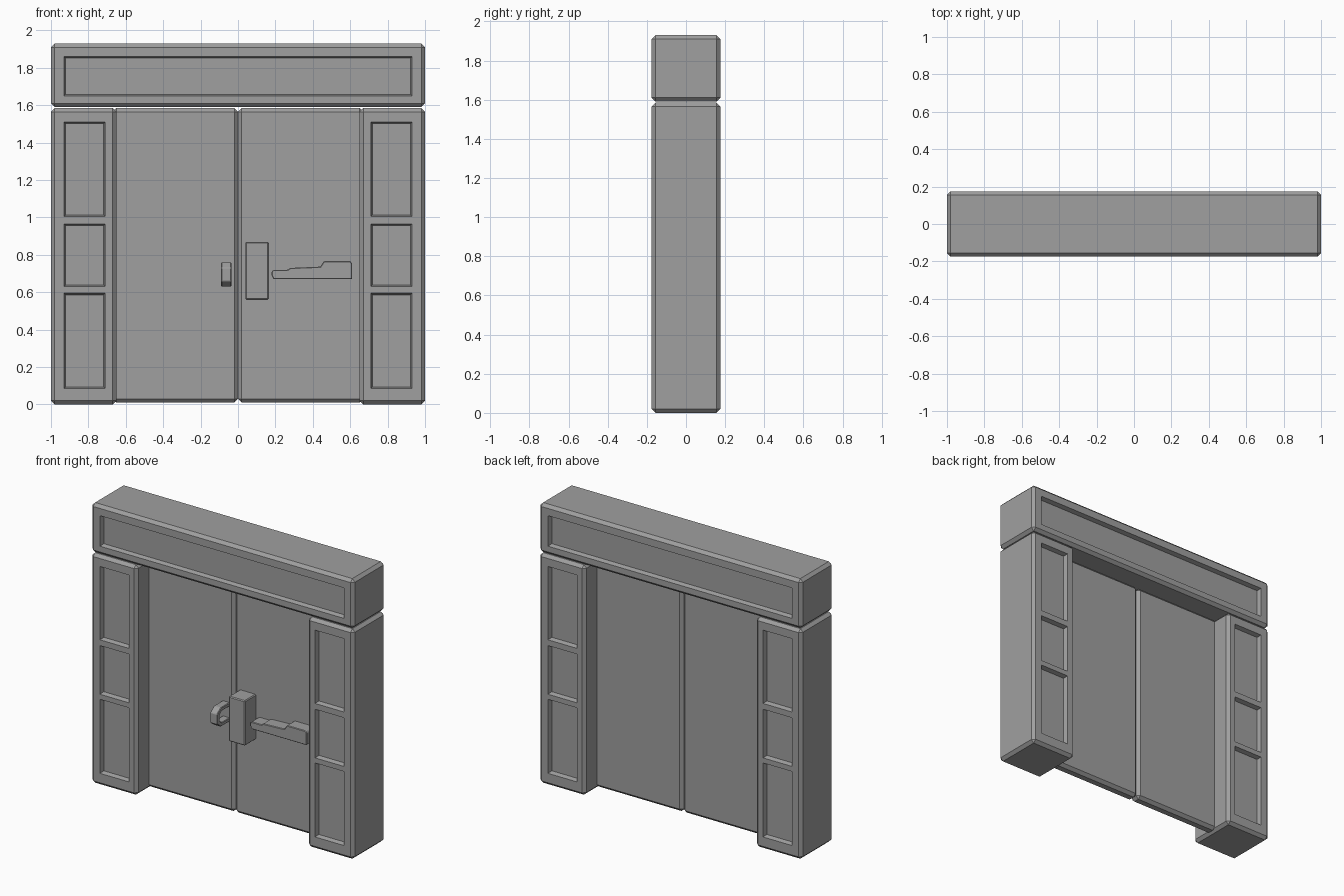
import bpy
import bmesh
from mathutils import Vector

cube = bpy.data.objects.get("Cube")
if cube:
    bpy.data.objects.remove(cube, do_unlink=True)

grey = bpy.data.materials.new("plain_grey")
grey.use_nodes = True
COLOUR = (0.35, 0.35, 0.35, 1)
grey.diffuse_color = COLOUR
grey.node_tree.nodes["Principled BSDF"].inputs["Base Color"].default_value = COLOUR


def finish(bm, name):
    bmesh.ops.recalc_face_normals(bm, faces=bm.faces)
    mesh = bpy.data.meshes.new(name)
    bm.to_mesh(mesh)
    bm.free()
    mesh.materials.append(grey)
    obj = bpy.data.objects.new(name, mesh)
    bpy.context.collection.objects.link(obj)
    return obj


def block(name, low, high, bevel, panels=()):
    """Chamfered box; each panel (x0, x1, z0, z1) is sunk into front and back."""
    bm = bmesh.new()
    low, high = Vector(low), Vector(high)
    bmesh.ops.create_cube(bm, size=1)
    for v in bm.verts:
        v.co = (low + high) / 2 + v.co * (high - low)
    bmesh.ops.bevel(bm, geom=bm.edges[:], offset=bevel, segments=1, affect='EDGES')
    # Cut along the panel borders
    for axis, first in ((0, 0), (2, 2)):
        normal = Vector((axis == 0, 0, axis == 2))
        for cut in sorted({p[first + i] for p in panels for i in (0, 1)}):
            bmesh.ops.bisect_plane(bm, geom=bm.verts[:] + bm.edges[:] + bm.faces[:],
                                   plane_co=normal * cut, plane_no=normal)
    # Sink the panels
    bm.normal_update()
    sunk = []
    for f in bm.faces:
        c = f.calc_center_median()
        if abs(f.normal.y) > 0.9 and any(
                p[0] < c.x < p[1] and p[2] < c.z < p[3] for p in panels):
            sunk.append(f)
    if sunk:
        bmesh.ops.inset_individual(bm, faces=sunk, thickness=0.012, depth=-0.03)
    return finish(bm, name)


def extrusion(name, points, offset, bevel=0.0):
    """Extrude a closed outline along an offset."""
    bm = bmesh.new()
    face = bm.faces.new([bm.verts.new(p) for p in points])
    result = bmesh.ops.extrude_face_region(bm, geom=[face], use_keep_orig=True)
    bmesh.ops.translate(bm, vec=offset,
                        verts=[g for g in result["geom"] if isinstance(g, bmesh.types.BMVert)])
    obj = finish(bm, name)
    if bevel:
        mod = obj.modifiers.new("chamfer", 'BEVEL')
        mod.width = bevel
        mod.segments = 1
    return obj


DEPTH = 0.175
DOOR = 0.04

# Lintel with one long sunken panel on each side
block("lintel", (-1, -DEPTH, 1.59), (1, DEPTH, 1.93), 0.02,
      [(-0.93, 0.93, 1.65, 1.86)])

# Pillars and door leaves, mirrored
for side, s in (("left", 1), ("right", -1)):
    x0, x1 = sorted((s * 0.65, s))
    p0, p1 = sorted((s * 0.71, s * 0.93))
    rows = ((0.085, 0.595), (0.63, 0.965), (1.005, 1.51))
    block(side + "_pillar", (x0, -DEPTH, 0), (x1, DEPTH, 1.585), 0.02,
          [(p0, p1, z0, z1) for z0, z1 in rows])
    d0, d1 = sorted((0, s * 0.67))
    block(side + "_door", (d0, -DOOR, 0.01), (d1, DOOR, 1.585), 0.02)

# Lock box
block("lock_box", (0.04, -0.16, 0.56), (0.165, -DOOR + 0.01, 0.87), 0.006)

# Stepped bolt bar beside the lock
bar = [(0.18, 0.69), (0.19, 0.67), (0.61, 0.67), (0.61, 0.755), (0.6, 0.767),
       (0.46, 0.767), (0.44, 0.737), (0.28, 0.73), (0.265, 0.72), (0.19, 0.72), (0.18, 0.71)]
extrusion("bolt_bar", [(x, -0.125, z) for x, z in bar], (0, 0.09, 0), 0.004)

# Hooped pull handle
hoop = [(-0.03, 0.065), (-0.135, 0.065), (-0.175, 0.035)]
inner = [(-0.145, 0.022), (-0.125, 0.04), (-0.03, 0.04)]
outline = (hoop + [(y, -z) for y, z in reversed(hoop)]
           + [(y, -z) for y, z in reversed(inner)] + inner)
extrusion("pull_handle", [(-0.09, y, 0.695 + z) for y, z in outline], (0.055, 0, 0), 0.004)
